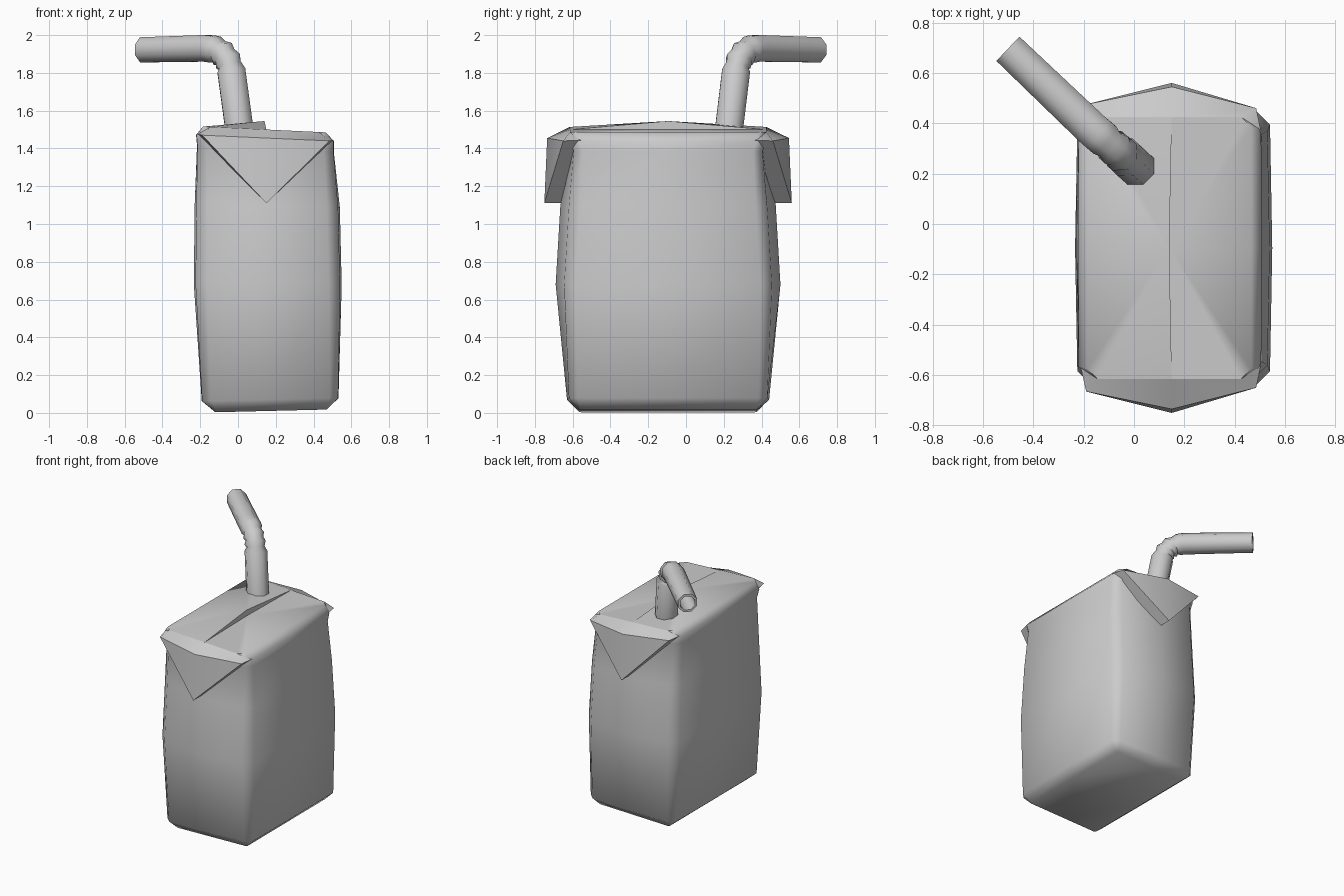
import bpy, math
from mathutils import Vector

cube = bpy.data.objects.get("Cube")
if cube:
    bpy.data.objects.remove(cube, do_unlink=True)

grey = bpy.data.materials.new("plain_grey")
grey.use_nodes = True
color = (0.6, 0.6, 0.6, 1)
grey.diffuse_color = color
grey.node_tree.nodes["Principled BSDF"].inputs["Base Color"].default_value = color

XC, YC = 0.15, -0.095  # centre of the carton


def make(name, verts, faces, angle):
    mesh = bpy.data.meshes.new(name)
    mesh.from_pydata(verts, [], faces)
    mesh.materials.append(grey)
    obj = bpy.data.objects.new(name, mesh)
    bpy.context.collection.objects.link(obj)
    bpy.ops.object.select_all(action="DESELECT")
    obj.select_set(True)
    bpy.context.view_layer.objects.active = obj
    bpy.ops.object.mode_set(mode="EDIT")
    bpy.ops.mesh.select_all(action="SELECT")
    bpy.ops.mesh.normals_make_consistent(inside=False)
    bpy.ops.object.mode_set(mode="OBJECT")
    bpy.ops.object.shade_smooth_by_angle(angle=math.radians(angle))
    return obj


def lean(x, y, z):
    """Tilt the top and bottom slightly, as on a squeezed carton."""
    return (x, y, z + (x - XC) * (0.025 - 0.048 * z))


def ring(z, x0, x1, half, cut, bulge):
    """Chamfered rectangle with a bulged middle point on each side."""
    f, b = YC - half, YC + half
    points = [(XC, f - bulge), (x1 - cut, f), (x1, f + cut), (x1 + bulge / 5, YC),
              (x1, b - cut), (x1 - cut, b), (XC, b + bulge), (x0 + cut, b),
              (x0, b - cut), (x0 - bulge / 5, YC), (x0, f + cut), (x0 + cut, f)]
    return [lean(x, y, z) for x, y in points]


# Carton: bulging walls, then a top split by a raised seam
levels = [(0.01, -0.12, 0.47, 0.47, 0.01, 0.0),
          (0.07, -0.19, 0.53, 0.525, 0.045, 0.01),
          (0.68, -0.225, 0.54, 0.55, 0.06, 0.045),
          (1.1, -0.22, 0.53, 0.525, 0.06, 0.045),
          (1.4, -0.215, 0.505, 0.50, 0.05, 0.01),
          (1.455, -0.22, 0.505, 0.52, 0.05, 0.01),
          (1.5, -0.185, 0.465, 0.52, 0.04, 0.0)]
verts = [p for level in levels for p in ring(*level)]
N = 12
faces = [(r * N + i, r * N + (i + 1) % N, (r + 1) * N + (i + 1) % N, (r + 1) * N + i)
         for r in range(len(levels) - 1) for i in range(N)]
faces.append(tuple(reversed(range(N))))
top = (len(levels) - 1) * N
low, high = len(verts), len(verts) + 1
verts += [(XC - 0.01, YC, 1.5), (XC - 0.01, YC, 1.545)]
for i in range(N):
    faces.append((top + i, top + (i + 1) % N, low if i < N // 2 else high))
faces += [(top, low, high), (low, top + N // 2, high)]
make("carton", verts, faces, 60)

# Folded triangular flaps on the front and back
for name, side in (("front_flap", 1), ("back_flap", -1)):
    points = [(-0.145, 0.52, 1.5), (XC, 0.52, 1.5), (0.425, 0.52, 1.5),
              (-0.19, 0.57, 1.455), (XC, 0.64, 1.455), (0.485, 0.555, 1.455),
              (XC, 0.655, 1.11), (XC, 0.565, 1.11),
              (-0.215, 0.46, 1.46), (0.505, 0.46, 1.46)]
    verts = [lean(x, YC - side * d, z) for x, d, z in points]
    faces = [(0, 1, 4, 3), (1, 2, 5, 4), (3, 4, 6), (4, 5, 6),
             (3, 6, 7, 8), (5, 9, 7, 6), (0, 3, 8), (2, 9, 5)]
    make(name, verts, faces, 50)

# Straw: straight stem, pleated elbow and open hollow arm
path = [(0.01, 0.225, 1.48), (-0.035, 0.265, 1.81)]
radii = [0.08, 0.08]
start, corner, end = (Vector(p) for p in ((-0.035, 0.265, 1.81), (-0.06, 0.285, 1.93),
                                          (-0.17, 0.38, 1.93)))
STEPS = 8
for k in range(1, STEPS + 1):
    t = k / STEPS
    path.append(start * (1 - t) ** 2 + corner * 2 * t * (1 - t) + end * t * t)
    radii.append(0.064 if k % 2 and k < STEPS - 1 else 0.076)
tip = Vector((-0.5, 0.695, 1.922))
path += [tip, tip, Vector((-0.19, 0.4, 1.93))]
radii += [0.072, 0.055, 0.055]
path = [Vector(p) for p in path]

SIDES = 8
side_axis = Vector((0.69, 0.72, 0)).normalized()  # level, across the bend
verts, faces = [], []
last = len(path) - 3
for i, (p, radius) in enumerate(zip(path, radii)):
    j = min(i, last)
    tangent = (path[min(j + 1, last)] - path[max(j - 1, 0)]).normalized()
    if i >= last:
        tangent = (tip - path[last - 1]).normalized()
    across = (side_axis - tangent * side_axis.dot(tangent)).normalized()
    up = tangent.cross(across)
    for s in range(SIDES):
        a = math.tau * (s + 0.5) / SIDES
        verts.append(p + (across * math.cos(a) + up * math.sin(a)) * radius)
    if i:
        for s in range(SIDES):
            n = (s + 1) % SIDES
            faces.append(((i - 1) * SIDES + s, (i - 1) * SIDES + n,
                          i * SIDES + n, i * SIDES + s))
faces.append(tuple(range(SIDES)))
faces.append(tuple(range(len(verts) - SIDES, len(verts))))
make("straw", verts, faces, 60)
